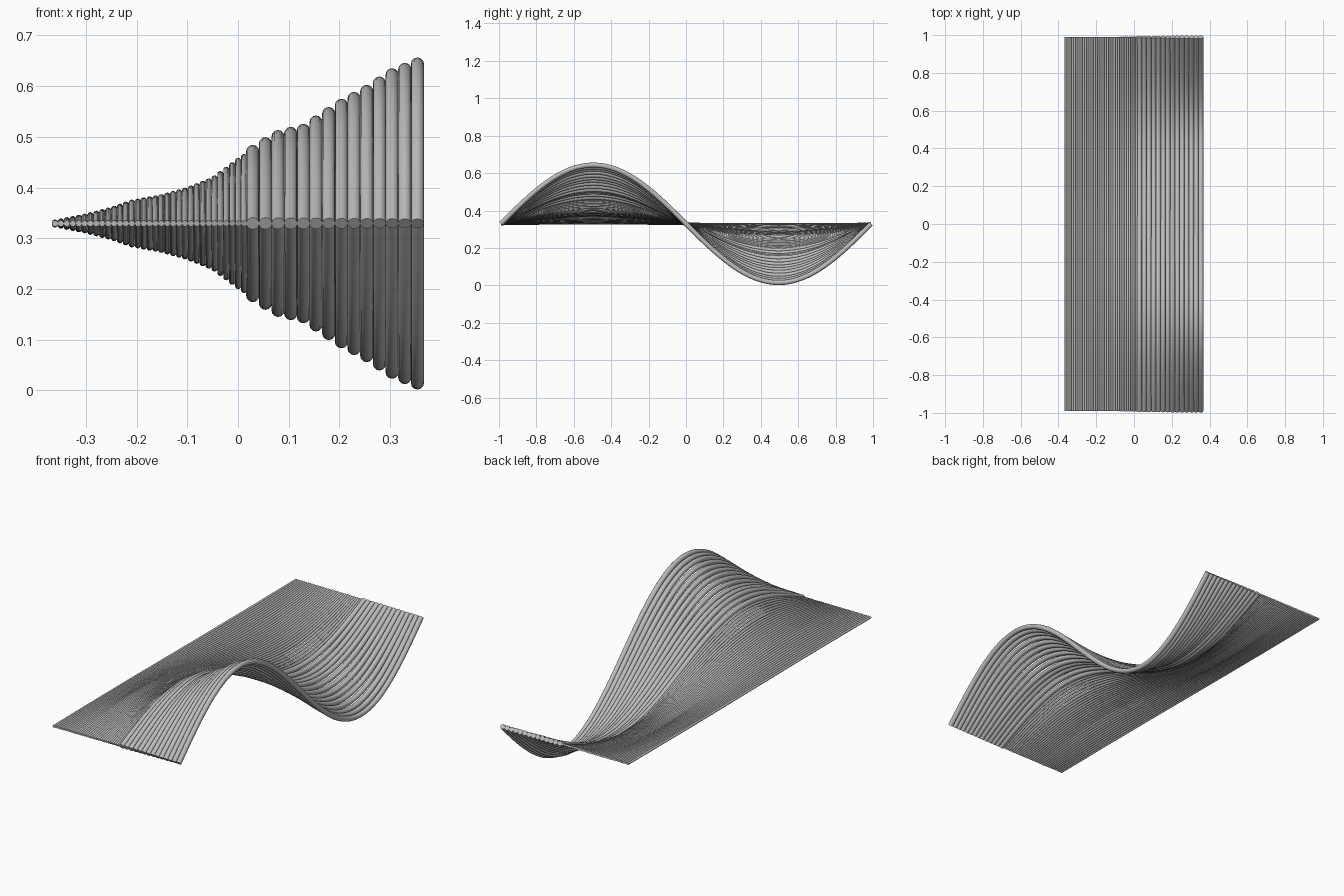
import bpy, bmesh
from math import sin, cos, pi, atan
from mathutils import Vector

default = bpy.data.objects.get("Cube")
if default:
    bpy.data.objects.remove(default, do_unlink=True)

# One grey material for every rod
grey = bpy.data.materials.new("rod_grey")
grey.use_nodes = True
tone = (0.5, 0.5, 0.5, 1)
grey.diffuse_color = tone
grey.node_tree.nodes["Principled BSDF"].inputs["Base Color"].default_value = tone

MID, HALF, STEPS, SIDES = 0.329, 0.99, 64, 12

# Wave height across the width: (x, amplitude)
HEIGHTS = [(-0.37, 0.0), (-0.3, 0.014), (-0.25, 0.027), (-0.21, 0.041),
           (-0.15, 0.052), (-0.1, 0.066), (-0.05, 0.086), (0.0, 0.123),
           (0.03, 0.143), (0.055, 0.158), (0.08, 0.172), (0.105, 0.178),
           (0.13, 0.184), (0.2, 0.231), (0.25, 0.258), (0.305, 0.294),
           (0.355, 0.315)]


def wave_height(x):
    for (x0, a0), (x1, a1) in zip(HEIGHTS, HEIGHTS[1:]):
        if x <= x1:
            return a0 + (a1 - a0) * (x - x0) / (x1 - x0)
    return HEIGHTS[-1][1]


def wave_rod(name, x, radius):
    """Round rod along y, bent into one full wave, with square-cut ends."""
    amp = wave_height(x)
    bm = bmesh.new()
    rings = []
    for i in range(STEPS + 1):
        y = HALF * (2 * i / STEPS - 1)
        phase = pi * y / HALF
        centre = Vector((x, y, MID - amp * sin(phase)))
        tilt = atan(-amp * pi / HALF * cos(phase))
        up = Vector((0, -sin(tilt), cos(tilt)))
        ring = []
        for k in range(SIDES):
            a = 2 * pi * k / SIDES
            side = Vector((cos(a), 0, 0))
            ring.append(bm.verts.new(centre + radius * (side + up * sin(a))))
        rings.append(ring)
    for lower, upper in zip(rings, rings[1:]):
        for k in range(SIDES):
            j = (k + 1) % SIDES
            face = bm.faces.new((lower[k], lower[j], upper[j], upper[k]))
            face.smooth = True
    caps = [bm.faces.new(rings[0]), bm.faces.new(rings[-1])]
    for cap in caps:
        for edge in cap.edges:
            edge.smooth = False
    bmesh.ops.recalc_face_normals(bm, faces=bm.faces)
    mesh = bpy.data.meshes.new(name)
    bm.to_mesh(mesh)
    bm.free()
    mesh.materials.append(grey)
    bpy.context.collection.objects.link(bpy.data.objects.new(name, mesh))


# Thin rods on the flat side
THIN = 33
for i in range(THIN):
    wave_rod(f"thin_rod_{i + 1}", -0.361 + 0.373 * i / (THIN - 1), 0.0061)

# Thick rods on the deep side
THICK = 14
for i in range(THICK):
    wave_rod(f"thick_rod_{i + 1}", 0.029 + 0.325 * i / (THICK - 1), 0.013)
